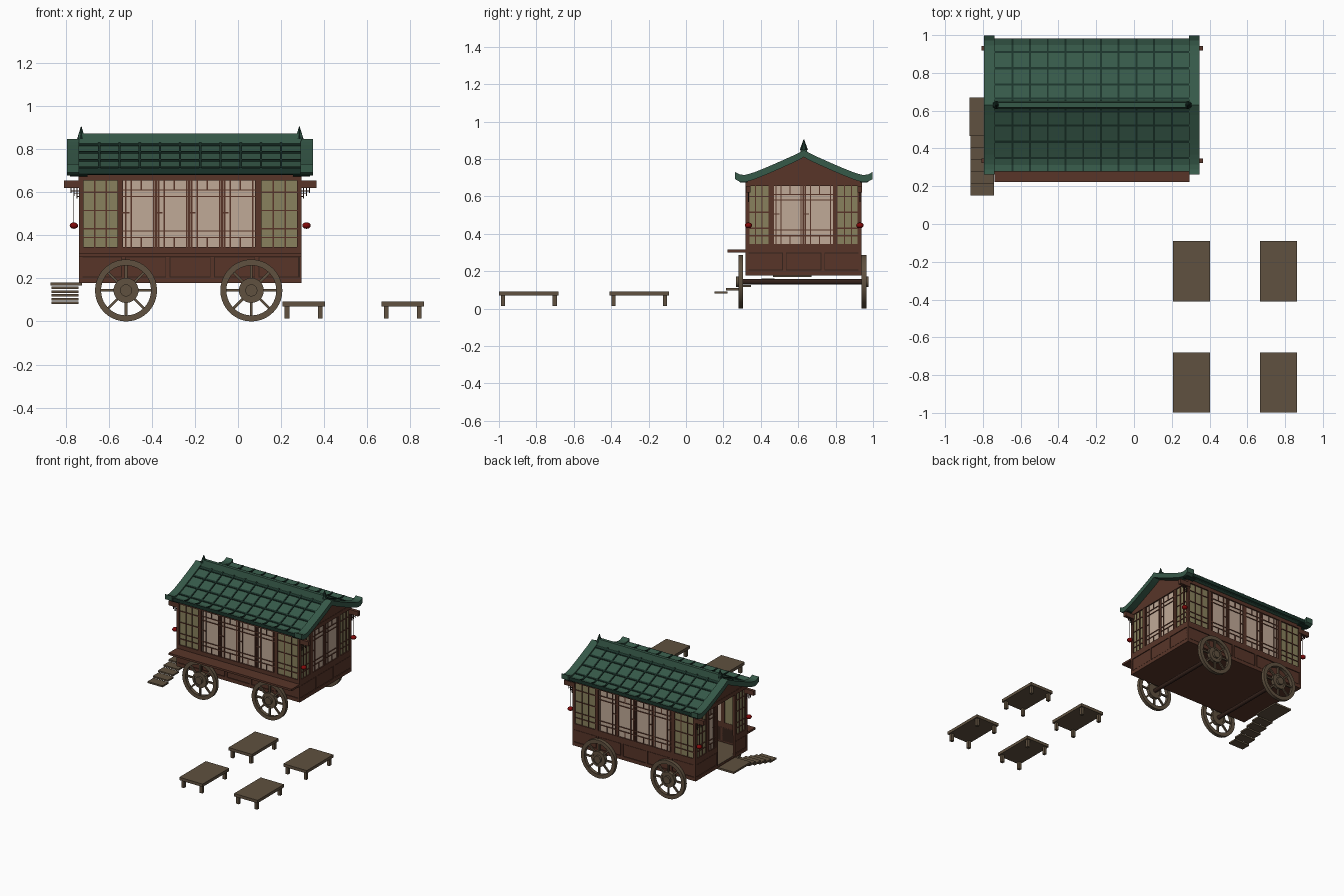
import bpy, bmesh, math
from mathutils import Matrix, Vector

cube = bpy.data.objects.get("Cube")
if cube:
    bpy.data.objects.remove(cube)


def material(name, rgb):
    m = bpy.data.materials.new(name)
    m.use_nodes = True
    m.diffuse_color = (*rgb, 1)
    m.node_tree.nodes["Principled BSDF"].inputs["Base Color"].default_value = (*rgb, 1)
    return m


BROWN = material("red brown wood", (.098, .036, .022))
DARK = material("dark wood", (.035, .016, .011))
TAN = material("weathered wood", (.115, .082, .05))
PAPER = material("paper screen", (.53, .4, .31))
OLIVE = material("olive glass", (.25, .22, .11))
GREEN = material("green tile", (.037, .1, .066))
DEEP = material("deep green tile", (.011, .034, .024))
RED = material("lantern red", (.22, .003, .003))


class Part:
    """Collects simple solids into one named object."""

    def __init__(self, name, mat):
        self.name, self.mat, self.bm = name, mat, bmesh.new()

    def box(self, x0, x1, y0, y1, z0, z1, turn=None):
        size = Matrix.Diagonal((x1 - x0, y1 - y0, z1 - z0, 1))
        mid = Matrix.Translation(((x0 + x1) / 2, (y0 + y1) / 2, (z0 + z1) / 2))
        bmesh.ops.create_cube(self.bm, size=1, matrix=(turn or Matrix()) @ mid @ size)

    def prism(self, outline, x0, x1):
        a = [self.bm.verts.new((x0, y, z)) for y, z in outline]
        b = [self.bm.verts.new((x1, y, z)) for y, z in outline]
        self.bm.faces.new(a)
        self.bm.faces.new(b[::-1])
        for i in range(len(a)):
            self.bm.faces.new((a[i - 1], b[i - 1], b[i], a[i]))

    def ring(self, cx, cz, r0, r1, y0, y1, n=32):
        loops = [[self.bm.verts.new((cx + r * math.cos(math.tau * i / n), y,
                                     cz + r * math.sin(math.tau * i / n))) for i in range(n)]
                 for r, y in ((r0, y0), (r1, y0), (r1, y1), (r0, y1))]
        for k in range(4):
            p, q = loops[k - 1], loops[k]
            for i in range(n):
                self.bm.faces.new((p[i - 1], p[i], q[i], q[i - 1]))

    def cone(self, at, r0, r1, depth, n, turn=None):
        bmesh.ops.create_cone(self.bm, cap_ends=True, segments=n, radius1=r0, radius2=r1, depth=depth,
                              matrix=Matrix.Translation(at) @ (turn or Matrix()))

    def done(self, smooth=False):
        bmesh.ops.recalc_face_normals(self.bm, faces=self.bm.faces)
        mesh = bpy.data.meshes.new(self.name)
        self.bm.to_mesh(mesh)
        self.bm.free()
        mesh.materials.append(self.mat)
        ob = bpy.data.objects.new(self.name, mesh)
        bpy.context.collection.objects.link(ob)
        if smooth:
            bpy.ops.object.select_all(action='DESELECT')
            ob.select_set(True)
            bpy.context.view_layer.objects.active = ob
            bpy.ops.object.shade_smooth_by_angle()


# Cabin extents
X0, X1, Y0, Y1, MID = -.738, .294, .319, .938, .63
BASE, SILL, GLASS, HEAD, TOP = .182, .31, .345, .655, .685


def wall_box(part, side, u0, u1, z0, z1, inner, outer):
    """Box on a wall: u runs along it, inner and outer are offsets from its face."""
    if side in ("front", "back"):
        y, s = (Y0, -1) if side == "front" else (Y1, 1)
        part.box(u0, u1, *sorted((y + s * inner, y + s * outer)), z0, z1)
    else:
        x, s = (X0, -1) if side == "left" else (X1, 1)
        part.box(*sorted((x + s * inner, x + s * outer)), u0, u1, z0, z1)


frame = Part("wall_frame", BROWN)
lattice = Part("window_lattice", BROWN)
paper = Part("paper_screens", PAPER)
glass = Part("corner_windows", OLIVE)
recess = Part("base_panel_recess", DARK)


def bars(side, u0, u1, us, zs, z0=GLASS, z1=HEAD, w=.003):
    for u in us:
        wall_box(lattice, side, u - w, u + w, z0, z1, -.011, -.003)
    for z in zs:
        wall_box(lattice, side, u0, u1, z - w, z + w, -.011, -.003)


def window(side, u0, u1):
    wall_box(glass, side, u0, u1, GLASS, HEAD, -.013, -.008)
    step = (u1 - u0) / 3
    bars(side, u0, u1, (u0 + step, u1 - step), (.6, .515, .43, .39))


def screens(side, u0, u1, count):
    wall_box(paper, side, u0, u1, GLASS, HEAD, -.013, -.008)
    w = (u1 - u0) / count
    for i in range(count):
        a = u0 + i * w
        bars(side, a, a + w, (a + .012, a + w * .24, a + w - .012), (.61, .58, .42, .39))
        bars(side, a, a + w, (a + w * .55,), (), GLASS, .39)
        bars(side, a, a + w, (a + w * .55,), (), .61, HEAD)
        bars(side, a, a + .03, (), (.505,))
        if i:
            bars(side, a, a, (a,), (), w=.005)


def base_panels(side, u0, u1, count):
    wall_box(recess, side, u0, u1, BASE, SILL, -.015, -.006)
    wall_box(frame, side, u0, u1, BASE, .205, -.015, 0)
    wall_box(frame, side, u0, u1, .3, GLASS, -.015, 0)
    w = (u1 - u0) / count
    for i in range(count + 1):
        c = u0 + i * w
        wall_box(frame, side, max(u0, c - .008), min(u1, c + .008), .205, .3, -.015, 0)
        if i < count:
            wall_box(frame, side, c + .012, c + w - .012, .209, .296, -.012, -.003)


# Long walls
for side in ("front", "back"):
    base_panels(side, X0, X1, 5)
    wall_box(frame, side, X0, X1, HEAD, TOP, -.015, .002)
    for a, b in ((X0, -.717), (-.56, -.533), (.08, .108), (.276, X1)):
        wall_box(frame, side, a, b, GLASS, HEAD, -.02, 0)
    window(side, -.717, -.56)
    window(side, .108, .276)
    screens(side, -.533, .08, 4)

# End walls, with the doorway in one of them
DOOR0, DOOR1 = .47, .67
base_panels("right", Y0, Y1, 3)
base_panels("left", Y0, DOOR0, 1)
base_panels("left", DOOR1, Y1, 1)
screens("right", .47, .785, 2)
screens("left", DOOR1 + .025, .785, 1)
wall_box(frame, "left", DOOR1, DOOR1 + .025, GLASS, HEAD, -.02, 0)
for side in ("left", "right"):
    wall_box(frame, side, Y0, Y1, HEAD, TOP, -.015, .002)
    for a, b in ((Y0, .335), (.442, .47), (.785, .81), (.922, Y1)):
        wall_box(frame, side, a, b, GLASS, HEAD, -.02, 0)
    window(side, .335, .442)
    window(side, .81, .922)
for part in (frame, lattice, paper, glass, recess):
    part.done()

floor = Part("underfloor", BROWN)
floor.box(X0, X1, Y0, Y1, .178, .188)
floor.done()
boards = Part("floor_boards", TAN)
boards.box(X0 + .01, X1 - .01, Y0 + .015, Y1 - .015, .188, .193)
boards.done()
shelf = Part("front_shelf", BROWN)
shelf.box(X0, X1, .222, Y0, .3, .315)
shelf.done()

# Roof section: distance from the ridge and height
CURVE = [(0, .848), (.04, .826), (.12, .79), (.2, .755), (.27, .727), (.31, .715), (.34, .716), (.367, .73)]


def height(d):
    for (a, za), (b, zb) in zip(CURVE, CURVE[1:]):
        if d <= b:
            return za + (zb - za) * (d - a) / (b - a)
    return CURVE[-1][1]


def roof_strip(part, x0, x1, d0, d1, low, high, n=10):
    for s in (-1, 1):
        ds = [d0 + (d1 - d0) * i / n for i in range(n + 1)]
        up = [(MID + s * d, height(d) + high) for d in ds]
        down = [(MID + s * d, height(d) + low) for d in reversed(ds)]
        part.prism(up + down, x0, x1)


gable = Part("gables", BROWN)
under = [(MID + d, height(abs(d)) - .03) for d in (-.31, -.2, -.12, -.04, 0, .04, .12, .2, .31)]
for x in (X0, X1 - .018):
    gable.prism(under + [(Y1, HEAD), (Y0, HEAD)], x, x + .018)
gable.done()

roof = Part("roof", GREEN)
roof_strip(roof, X0, X1, 0, .352, -.035, -.012)
for a, b in ((-.795, X0), (X1 - .004, .348)):
    roof_strip(roof, a, b, 0, .367, -.038, 0, 14)
roof.prism([(MID - .022, .82), (MID - .012, .872), (MID + .012, .872), (MID + .022, .82)], X0, X1)
roof.done()

ribs = Part("roof_ribs", DEEP)
for i in range(1, 11):
    x = X0 + (X1 - X0) * i / 11
    roof_strip(ribs, x - .005, x + .005, .02, .35, -.014, -.005)
for d in (.035, .108, .195, .28):
    roof_strip(ribs, X0, X1, d - .006, d + .006, -.014, -.006, 2)
roof_strip(ribs, X0, X1, .34, .353, -.037, -.011, 2)
for a, b in ((-.78, -.7), (.255, .335)):
    roof_strip(ribs, a, b, .3, .345, -.042, -.034, 3)
ribs.done()

finials = Part("ridge_finials", DEEP)
for x in (-.728, .285):
    finials.cone((x, MID, .862), .022, .012, .03, 6)
    finials.cone((x, MID, .89), .012, .002, .03, 6)
finials.done()

# Bracket beams, fretwork and hanging lanterns at the four corners
beams = Part("bracket_beams", BROWN)
fret = Part("bracket_fretwork", DARK)
lanterns = Part("lanterns", RED)
for wall, s in ((X0, -1), (X1, 1)):
    for y in (.334, .93):
        beams.box(*sorted((wall - s * .02, wall + s * .07)), y - .012, y + .012, .62, HEAD)
        for k in range(3):
            x = wall + s * (.01 + .014 * k)
            fret.box(x - .002, x + .002, y - .002, y + .002, .57 + .013 * k, .62)
            fret.box(*sorted((wall, x)), y - .002, y + .002, .578 + .013 * k, .582 + .013 * k)
        x = wall + s * .024
        fret.box(x - .001, x + .001, y - .001, y + .001, .46, .62)
        bmesh.ops.create_uvsphere(lanterns.bm, u_segments=14, v_segments=8, radius=.02,
                                  matrix=Matrix.Translation((x, y, .445)) @ Matrix.Diagonal((1, 1, .75, 1)))
beams.done()
fret.done()
lanterns.done(True)

# Spoked wheels and axles
R = .144
LIE = Matrix.Rotation(math.pi / 2, 4, 'X')
axles = Part("axles", DARK)
for end, x in (("left", .062), ("right", -.52)):
    axles.cone((x, MID, R), .015, .015, .66, 12, LIE)
    for row, y, s in (("front", .293, -1), ("back", .952, 1)):
        wheel = Part(f"{row}_{end}_wheel", TAN)
        wheel.ring(x, R, .116, R, y - .013, y + .013, 40)
        wheel.ring(x, R, .044, .058, y - .013, y + .013)
        wheel.cone((x, y, R), .05, .05, .018, 24, LIE)
        wheel.cone((x, y + s * .009, R), .028, .028, .032, 20, LIE)
        for k in range(8):
            turn = Matrix.Translation((x, y, R)) @ Matrix.Rotation(math.pi * k / 4, 4, 'Y')
            wheel.box(-.006, .006, -.006, .006, .045, .12, turn)
        wheel.done(True)
axles.done()

# Landing and steps beside the doorway
steps = Part("steps", TAN)
steps.box(-.87, -.725, .465, .67, .168, .182)
for i in range(5):
    y, z = .152 + .063 * i, .08 + .0175 * i
    steps.box(-.865, -.74, y, y + .07, z, z + .012)
steps.done()

# Four low tables
for i, (x, y) in enumerate(((.305, -.25), (.765, -.25), (.305, -.84), (.765, -.84))):
    table = Part(f"low_table_{i + 1}", TAN)
    table.box(x - .098, x + .098, y - .159, y + .159, .07, .092)
    for sx in (-1, 1):
        for sy in (-1, 1):
            lx, ly = x + sx * .077, y + sy * .138
            table.box(lx - .011, lx + .011, ly - .011, ly + .011, .014, .07)
    table.done()
